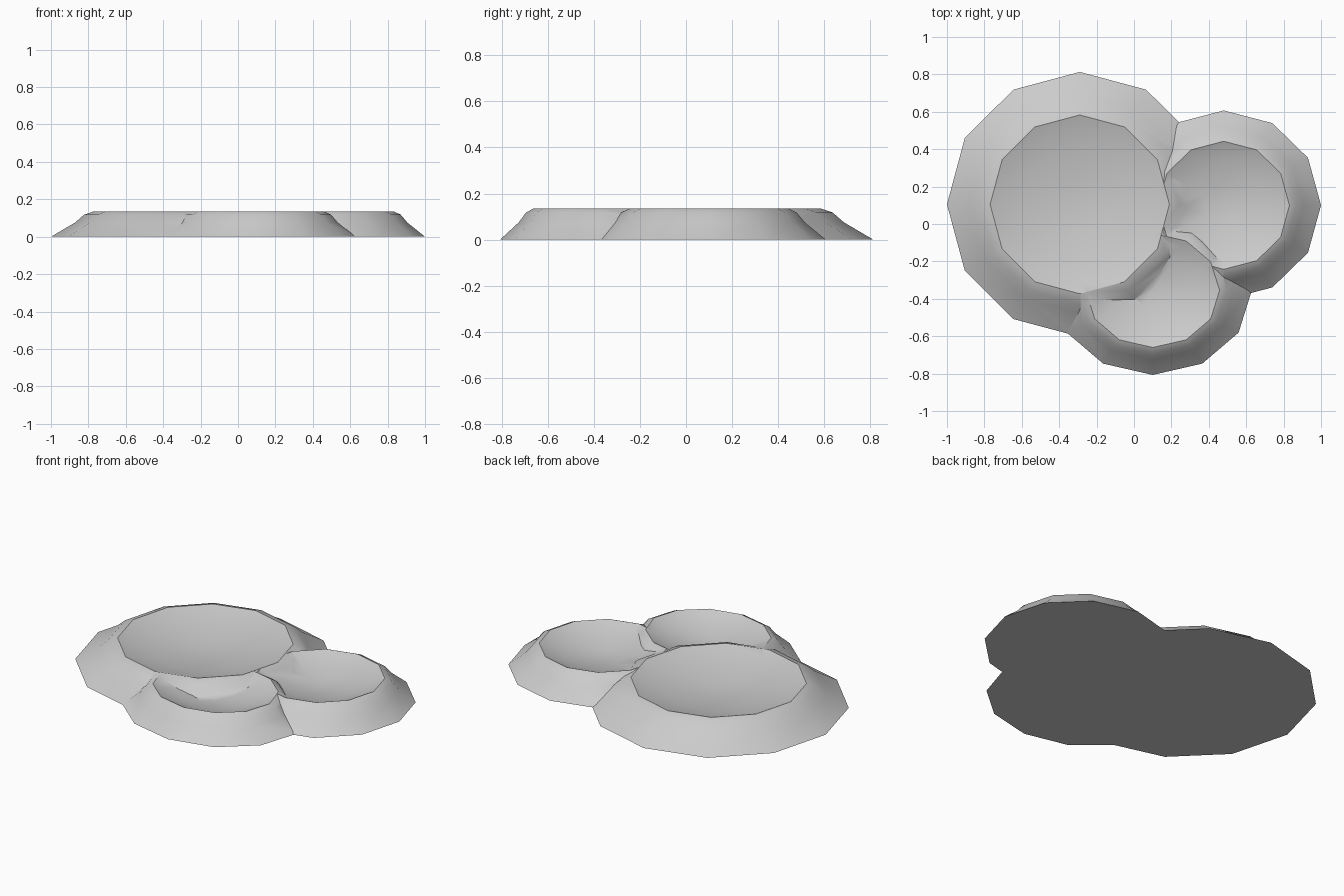
import bpy, bmesh, math

if "Cube" in bpy.data.objects:
    bpy.data.objects.remove(bpy.data.objects["Cube"])

SIDES = 12
# (radius fraction, height) from the outer foot over the rim to the dish centre
OUTER = [(1.0, 0.0), (0.82, 0.075), (0.75, 0.118), (0.675, 0.136)]
DISH = [(0.60, 0.119), (0.43, 0.093), (0.20, 0.070)]
DISH_CENTRE = 0.062


def lathe(name, cx, cy, rx, ry, rings, top_z):
    """Closed 12-sided solid from stacked rings, with a centre point on top."""
    bm = bmesh.new()
    loops = []
    for f, z in rings:
        loops.append([bm.verts.new((cx + rx * f * math.cos(math.tau * i / SIDES),
                                    cy + ry * f * math.sin(math.tau * i / SIDES), z))
                      for i in range(SIDES)])
    for a, b in zip(loops, loops[1:]):
        for i in range(SIDES):
            j = (i + 1) % SIDES
            bm.faces.new((a[i], a[j], b[j], b[i]))
    tip = bm.verts.new((cx, cy, top_z))
    for i in range(SIDES):
        bm.faces.new((loops[-1][i], loops[-1][(i + 1) % SIDES], tip))
    bm.faces.new(loops[0][::-1])
    bmesh.ops.recalc_face_normals(bm, faces=bm.faces)
    mesh = bpy.data.meshes.new(name)
    bm.to_mesh(mesh)
    bm.free()
    obj = bpy.data.objects.new(name, mesh)
    bpy.context.collection.objects.link(obj)
    return obj


def combine(target, tool, operation):
    """Apply a boolean and discard the tool."""
    mod = target.modifiers.new("combine", 'BOOLEAN')
    mod.operation = operation
    mod.solver = 'EXACT'
    mod.object = tool
    bpy.context.view_layer.objects.active = target
    bpy.ops.object.modifier_apply(modifier=mod.name)
    bpy.data.objects.remove(tool, do_unlink=True)


# Craters from oldest to newest: each newer dish clears the older rims
small_right = (0.48, 0.10, 0.52, 0.507)
small_front = (0.10, -0.355, 0.53, 0.452)
large_left = (-0.29, 0.105, 0.71, 0.708)

craters = lathe("crater_cluster", *small_right, OUTER + DISH, DISH_CENTRE)
for place in (small_front, large_left):
    clearing = lathe("dish_cutter", *place, [(0.672, -0.2), (0.672, 0.4)], 0.4)
    clearing.hide_render = True
    combine(craters, clearing, 'DIFFERENCE')
    combine(craters, lathe("crater", *place, OUTER + DISH, DISH_CENTRE), 'UNION')

# Smooth slopes with crisp rims and seams
bpy.ops.object.select_all(action='DESELECT')
craters.select_set(True)
bpy.context.view_layer.objects.active = craters
bpy.ops.object.shade_smooth_by_angle(angle=math.radians(32))
